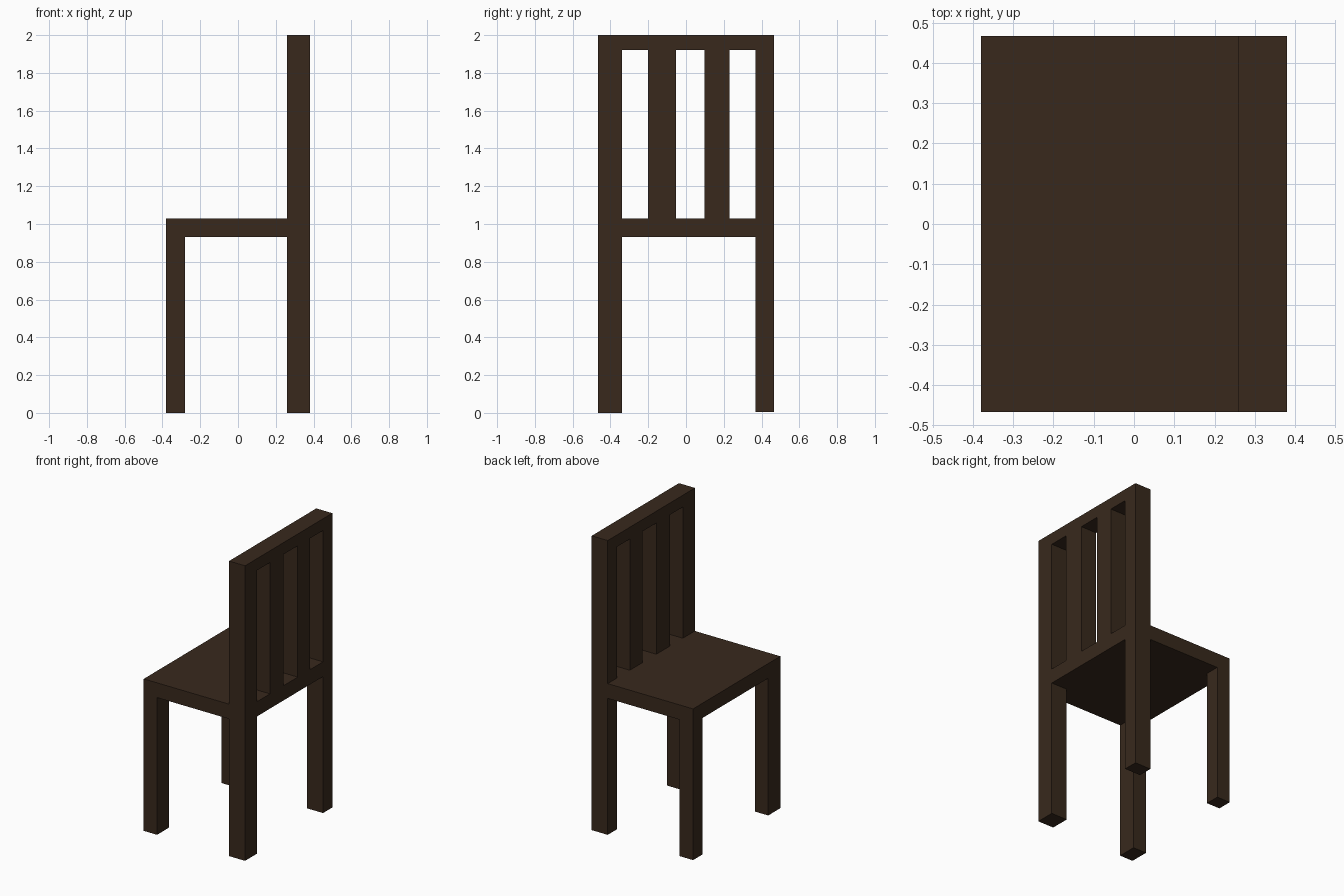
import bpy

if "Cube" in bpy.data.objects:
    bpy.data.objects.remove(bpy.data.objects["Cube"])

wood = bpy.data.materials.new("dark_wood")
wood.diffuse_color = (0.04, 0.022, 0.012, 1)
wood.use_nodes = True
wood.node_tree.nodes["Principled BSDF"].inputs["Base Color"].default_value = wood.diffuse_color


def box(name, x, y, z):
    """Add a box spanning the given (low, high) ranges."""
    spans = (x, y, z)
    bpy.ops.mesh.primitive_cube_add(size=1, location=[(a + b) / 2 for a, b in spans])
    ob = bpy.context.object
    ob.name = name
    ob.scale = [b - a for a, b in spans]
    bpy.ops.object.transform_apply(location=False, rotation=False, scale=True)
    ob.data.materials.append(wood)
    return ob


FRONT, BACK = (-0.38, -0.28), (0.26, 0.38)      # depth of front legs and back frame
NEAR, FAR = (-0.467, -0.338), (0.368, 0.467)    # the two sides differ in width
SEAT_BOTTOM, SEAT_TOP, RAIL, TOP = 0.93, 1.03, 1.92, 2.0

# Seat, up to the back posts, and its rear rail between them
box("seat", (FRONT[0], BACK[0]), (NEAR[0], FAR[1]), (SEAT_BOTTOM, SEAT_TOP))
box("seat_rear_rail", BACK, (NEAR[1], FAR[0]), (SEAT_BOTTOM, SEAT_TOP))

# Legs: the rear ones run up as back posts
for side, y, foot in (("near", NEAR, 0.0), ("far", FAR, 0.005)):
    box("front_leg_" + side, FRONT, y, (foot, SEAT_BOTTOM))
    box("back_post_" + side, BACK, y, (foot, TOP))

# Backrest: top rail and two slats
box("top_rail", BACK, (NEAR[1], FAR[0]), (RAIL, TOP))
for i, y in enumerate(((-0.2, -0.054), (0.097, 0.23))):
    box(f"back_slat_{i + 1}", BACK, y, (SEAT_TOP, RAIL))
